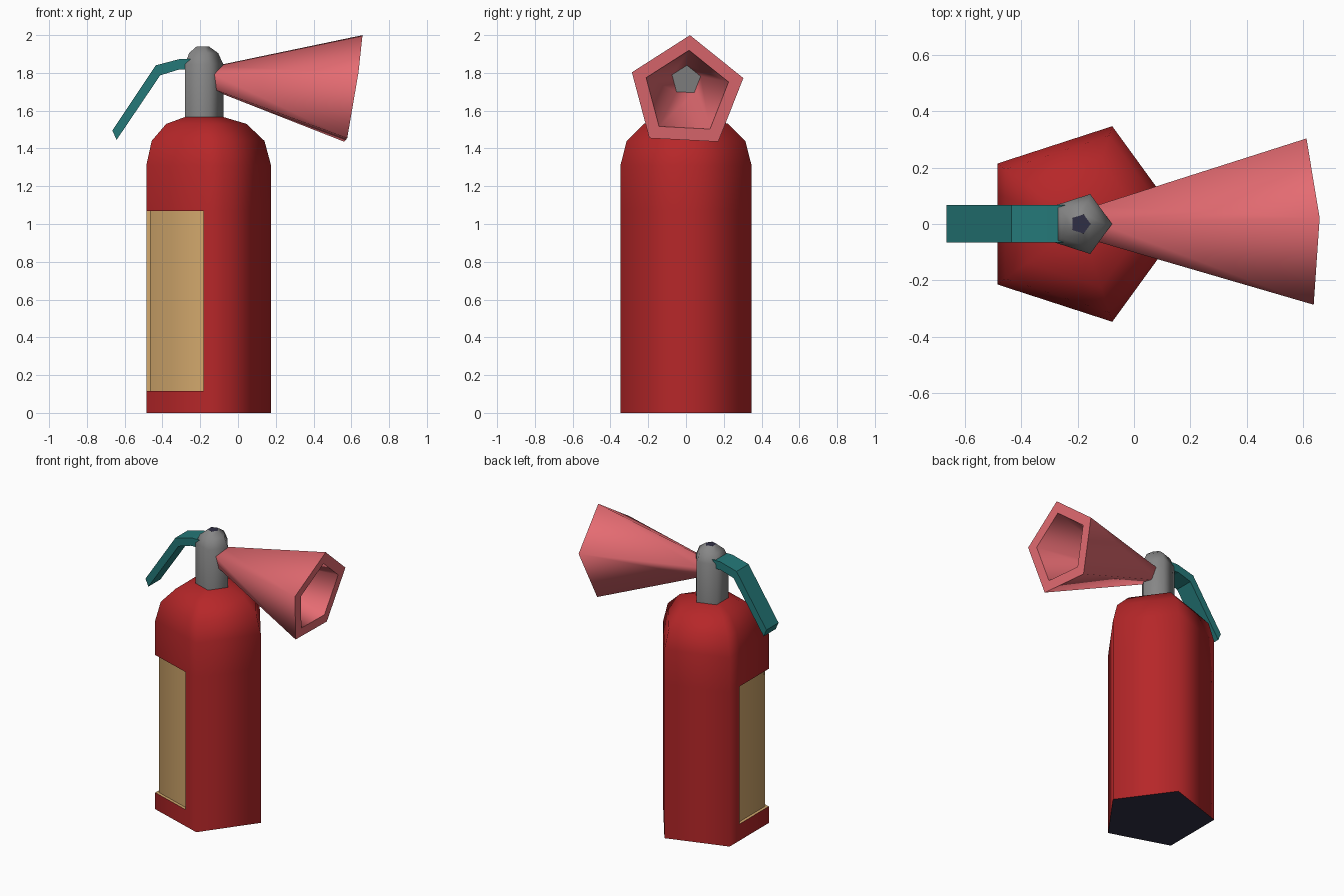
import bpy, bmesh, math
from mathutils import Vector, Euler

if "Cube" in bpy.data.objects:
    bpy.data.objects.remove(bpy.data.objects["Cube"])


def material(name, rgb):
    m = bpy.data.materials.new(name)
    m.diffuse_color = (*rgb, 1)
    m.use_nodes = True
    m.node_tree.nodes["Principled BSDF"].inputs["Base Color"].default_value = m.diffuse_color
    return m


RED = material("red paint", (0.47, 0.020, 0.022))
TAN = material("tan label", (0.66, 0.40, 0.155))
PINK = material("pink horn", (0.79, 0.15, 0.17))
TEAL = material("teal handle", (0.018, 0.19, 0.19))
GREY = material("grey metal", (0.24, 0.24, 0.24))
DARK = material("dark cap", (0.03, 0.028, 0.058))
CX = -0.19


def finish(bm, name, mats, limit):
    """Smooth shading with sharp edges above the limit and at colour borders."""
    bmesh.ops.recalc_face_normals(bm, faces=bm.faces)
    for f in bm.faces:
        f.smooth = True
    for e in bm.edges:
        if len(e.link_faces) == 2:
            a, b = e.link_faces
            e.smooth = (e.calc_face_angle(0) < math.radians(limit)
                        and a.material_index == b.material_index)
    me = bpy.data.meshes.new(name)
    bm.to_mesh(me)
    bm.free()
    for m in mats:
        me.materials.append(m)
    ob = bpy.data.objects.new(name, me)
    bpy.context.collection.objects.link(ob)
    return ob


def face(bm, verts, mat=0):
    bm.faces.new(verts).material_index = mat


def loft(bm, rings, caps=(0, 0), skip=lambda level, i: False):
    """Join rings of points with quads and cap both ends."""
    rows = [[bm.verts.new(p) for p in r] for r in rings]
    n = len(rows[0])
    for k in range(len(rows) - 1):
        for i in range(n):
            if not skip(k, i):
                j = (i + 1) % n
                face(bm, (rows[k][i], rows[k][j], rows[k + 1][j], rows[k + 1][i]))
    face(bm, rows[0], caps[0])
    face(bm, rows[-1], caps[1])
    return rows


def polar(deg, r=1.0):
    a = math.radians(deg)
    return Vector((r * math.cos(a), r * math.sin(a), 0))


# --- tank: five-sided, with a label recess wrapped round one corner
R, DEPTH = 0.365, 0.02
corner = polar(216)
section = [polar(0), polar(72), polar(144), corner.lerp(polar(144), 0.743),
           corner, corner.lerp(polar(288), 0.743), polar(288)]
profile = [(R, 0), (R, 0.115), (R, 1.07), (R, 1.31), (0.33, 1.44), (0.235, 1.53), (0.10, 1.57)]
bm = bmesh.new()
rows = loft(bm, [[p * r + Vector((CX, 0, z)) for p in section] for r, z in profile],
            caps=(2, 0), skip=lambda k, i: k == 1 and i in (3, 4))
push = [polar(180, -DEPTH), polar(216, -DEPTH / math.cos(math.radians(36))), polar(252, -DEPTH)]
lo, hi = rows[1][3:6], rows[2][3:6]
ilo = [bm.verts.new(v.co + d) for v, d in zip(lo, push)]
ihi = [bm.verts.new(v.co + d) for v, d in zip(hi, push)]
for i in (0, 1):
    face(bm, (ilo[i], ilo[i + 1], ihi[i + 1], ihi[i]), 1)
    face(bm, (lo[i], lo[i + 1], ilo[i + 1], ilo[i]), 1)
    face(bm, (hi[i], hi[i + 1], ihi[i + 1], ihi[i]), 1)
for i in (0, 2):
    face(bm, (lo[i], hi[i], ihi[i], ilo[i]), 1)
finish(bm, "tank", [RED, TAN, DARK], 75)

# --- valve neck
bm = bmesh.new()
loft(bm, [[polar(72 * i, r) + Vector((CX, 0, z)) for i in range(5)]
          for r, z in [(0.112, 1.55), (0.112, 1.845), (0.085, 1.905), (0.036, 1.94)]], caps=(0, 1))
finish(bm, "valve_neck", [GREY, DARK], 75)

# --- discharge horn: tilted five-sided cone with a bore ending in grey
start, mouth = Vector((-0.14, 0, 1.77)), Vector((0.61, 0.003, 1.693))
turn = Euler((math.radians(-3), math.radians(9.2), math.radians(2))).to_matrix()


def horn_ring(t, r):
    c = start.lerp(mouth, t)
    return [c + turn @ Vector((0, -r * math.sin(math.radians(72 * i)),
                               r * math.cos(math.radians(72 * i)))) for i in range(5)]


bm = bmesh.new()
loft(bm, [horn_ring(0, 0.066), horn_ring(1, 0.311), horn_ring(1, 0.23), horn_ring(0.11, 0.08)],
     caps=(0, 1))
finish(bm, "discharge_horn", [PINK, GREY], 75)

# --- lever handle: bent bar
outline = [(-0.24, 1.873), (-0.31, 1.873), (-0.435, 1.84), (-0.665, 1.495),
           (-0.643, 1.445), (-0.412, 1.787), (-0.315, 1.817), (-0.24, 1.817)]
bm = bmesh.new()
loft(bm, [[Vector((x, y, z)) for x, z in outline] for y in (-0.065, 0.067)])
finish(bm, "lever_handle", [TEAL], 12)
